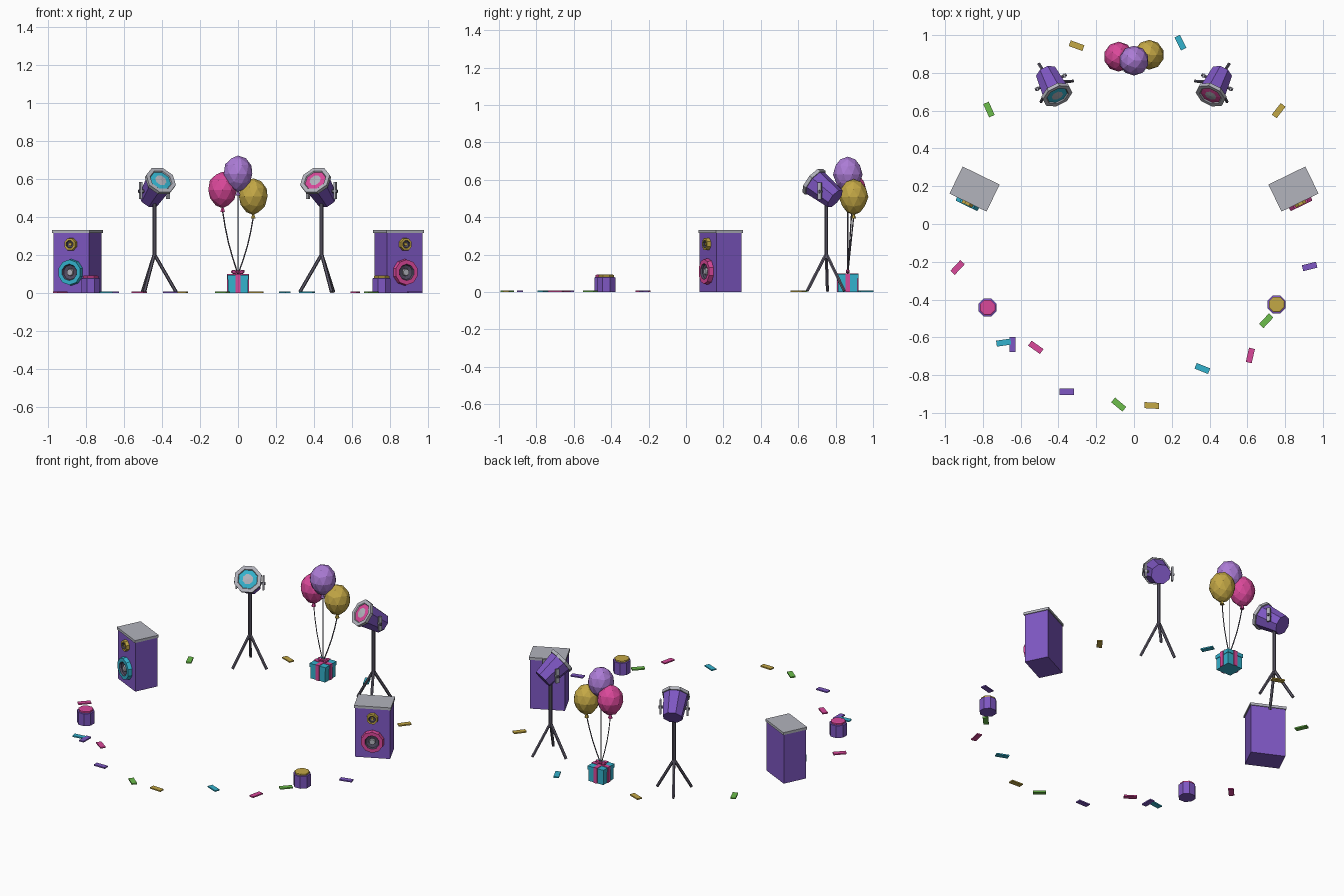
import bpy, bmesh
from math import radians, sin, cos, pi
from mathutils import Matrix, Vector

if "Cube" in bpy.data.objects:
    bpy.data.objects.remove(bpy.data.objects["Cube"])


def material(name, rgb):
    lin = [((c / 255 + 0.055) / 1.055) ** 2.4 for c in rgb] + [1]
    m = bpy.data.materials.new(name)
    m.use_nodes = True
    m.diffuse_color = lin
    bsdf = m.node_tree.nodes["Principled BSDF"]
    bsdf.inputs["Base Color"].default_value = lin
    return m


PURPLE = material("purple", (126, 87, 194))
LILAC = material("lilac", (172, 124, 214))
PINK = material("pink", (218, 72, 154))
TEAL = material("teal", (52, 178, 205))
GREEN = material("green", (108, 190, 75))
GOLD = material("gold", (196, 168, 70))
SILVER = material("silver", (178, 179, 188))
STEEL = material("steel", (100, 96, 112))
CHARCOAL = material("charcoal", (82, 76, 98))


def T(x, y, z):
    return Matrix.Translation((x, y, z))


def R(deg, axis):
    return Matrix.Rotation(radians(deg), 4, axis)


def finish(name, bm, mats, matrix):
    """Turn a bmesh into a flat shaded object."""
    bmesh.ops.recalc_face_normals(bm, faces=bm.faces)
    mesh = bpy.data.meshes.new(name)
    bm.to_mesh(mesh)
    bm.free()
    for m in mats:
        mesh.materials.append(m)
    ob = bpy.data.objects.new(name, mesh)
    ob.matrix_world = matrix
    bpy.context.collection.objects.link(ob)
    return ob


def box(name, size, mat, matrix):
    """Box centred in x and y, with its base at local z = 0."""
    bm = bmesh.new()
    bmesh.ops.create_cube(bm, size=1)
    bmesh.ops.scale(bm, vec=size, verts=bm.verts)
    bmesh.ops.translate(bm, vec=(0, 0, size[2] / 2), verts=bm.verts)
    return finish(name, bm, [mat], matrix)


def lathe(name, profile, sides, colours, matrix):
    """Spin (radius, height) points about local z; one colour per segment."""
    mats = list(dict.fromkeys(colours))
    bm = bmesh.new()
    rings = []
    for r, z in profile:
        if r == 0:
            rings.append([bm.verts.new((0, 0, z))] * sides)
            continue
        turns = [2 * pi * (i + 0.5) / sides for i in range(sides)]
        rings.append([bm.verts.new((r * cos(a), r * sin(a), z)) for a in turns])
    for low, high, colour in zip(rings, rings[1:], colours):
        for i in range(sides):
            j = (i + 1) % sides
            corners = dict.fromkeys((low[i], low[j], high[j], high[i]))
            bm.faces.new(list(corners)).material_index = mats.index(colour)
    return finish(name, bm, mats, matrix)


def rod(name, a, b, radius, mat, matrix=Matrix(), sides=6):
    a, b = Vector(a), Vector(b)
    d = b - a
    aim = Matrix.Translation(a) @ d.to_track_quat("Z", "Y").to_matrix().to_4x4()
    outline = [(0, 0), (radius, 0), (radius, d.length), (0, d.length)]
    return lathe(name, outline, sides, [mat] * 3, matrix @ aim)


def blob(name, size, mat, matrix, detail=2, taper=0.0):
    """Faceted ball, narrowed toward its bottom by the taper."""
    bm = bmesh.new()
    bmesh.ops.create_icosphere(bm, subdivisions=detail, radius=1)
    for v in bm.verts:
        k = 1 + taper * min(v.co.z, 0)
        v.co = Vector((v.co.x * k * size[0], v.co.y * k * size[1], v.co.z * size[2]))
    return finish(name, bm, [mat], matrix)


def driver(name, r, depth, sides, ring, cap, matrix):
    """Speaker cone: raised ring, sunken cone and centre cap."""
    outline = [(r, 0), (r * 0.95, depth), (r * 0.62, depth), (r * 0.55, depth * 0.6),
               (r * 0.28, depth * 0.4), (r * 0.24, depth * 0.8), (0, depth * 0.8)]
    colours = [ring] * 2 + [CHARCOAL] * 2 + [cap] * 2
    return lathe(name, outline, sides, colours, matrix)


for sx, side, accent in ((-1, "right", TEAL), (1, "left", PINK)):
    # Loudspeakers
    base = T(sx * 0.844, 0.185, 0) @ R(sx * 26, "Z")
    box(side + "_speaker_cabinet", (0.207, 0.148, 0.316), PURPLE, base)
    box(side + "_speaker_lid", (0.218, 0.159, 0.016), SILVER, base @ T(0, 0, 0.316))
    face = base @ T(0, -0.073, 0) @ R(90, "X")
    driver(side + "_woofer", 0.07, 0.026, 10, accent, SILVER, face @ T(0, 0.11, 0))
    driver(side + "_tweeter", 0.035, 0.022, 8, GOLD, GOLD, face @ T(0, 0.257, 0))

    # Spotlight stands
    foot = T(sx * 0.44, 0.75, 0)
    rod(side + "_stand_pole", (0, 0, 0.18), (0, 0, 0.52), 0.011, STEEL, foot, 8)
    for n, deg in enumerate((57, 177, 297)):
        a = radians(deg)
        toe = (sx * 0.115 * cos(a), 0.115 * sin(a), 0.006)
        rod(f"{side}_stand_leg_{n + 1}", (0, 0, 0.205), toe, 0.009, STEEL, foot)

    # Spotlight yokes and lamps
    pivot = foot @ T(0, 0, 0.537) @ R(-sx * 26, "Z")
    rod(side + "_lamp_axle", (-0.092, 0, 0), (0.092, 0, 0), 0.009, STEEL, pivot)
    for s in (-1, 1):
        box(f"{side}_yoke_arm_{'a' if s < 0 else 'b'}", (0.01, 0.022, 0.09), SILVER,
            pivot @ T(s * 0.08, 0, -0.042))
    lamp = pivot @ R(54, "X")
    lathe(side + "_lamp_body", [(0, -0.065), (0.06, -0.065), (0.076, 0.082), (0, 0.082)],
          8, [PURPLE] * 3, lamp)
    lathe(side + "_lamp_lens",
          [(0, 0.08), (0.084, 0.08), (0.084, 0.1), (0.062, 0.1), (0.058, 0.094),
           (0.032, 0.097), (0, 0.1)],
          8, [SILVER] * 4 + [accent, SILVER], lamp)

# Small round stools with coloured tops
for side, x, y, top in (("right", -0.775, -0.442, PINK), ("left", 0.755, -0.426, GOLD)):
    lathe(side + "_stool", [(0, 0), (0.052, 0), (0.052, 0.078), (0.044, 0.08),
                            (0.044, 0.09), (0.038, 0.093), (0, 0.093)],
          8, [PURPLE] * 3 + [top] * 3, T(x, y, 0))

# Gift box with ribbon and bow
gift = T(0, 0.865, 0)
box("gift_box", (0.106, 0.106, 0.075), TEAL, gift)
box("gift_lid", (0.113, 0.113, 0.024), TEAL, gift @ T(0, 0, 0.073))
box("gift_ribbon_front", (0.026, 0.117, 0.1), PINK, gift)
box("gift_ribbon_side", (0.117, 0.026, 0.1), PINK, gift)
for s in (-1, 1):
    blob(f"bow_loop_{'a' if s < 0 else 'b'}", (0.02, 0.012, 0.012), PINK,
         gift @ T(s * 0.02, 0, 0.111) @ R(-s * 20, "Y"), 1)
blob("bow_knot", (0.01, 0.012, 0.012), PINK, gift @ T(0, 0, 0.111), 1)

# Balloons with knots and strings
for name, x, y, z, mat in (("pink", -0.081, 0.886, 0.543, PINK),
                           ("lilac", 0, 0.865, 0.628, LILAC),
                           ("gold", 0.08, 0.896, 0.508, GOLD)):
    spot = T(x, y, z)
    blob(name + "_balloon", (0.079, 0.079, 0.096), mat, spot, 2, 0.15)
    lathe(name + "_balloon_knot", [(0, -0.115), (0.014, -0.115), (0.005, -0.09), (0, -0.09)],
          6, [mat] * 3, spot)
    curve = bpy.data.curves.new(name + "_string", "CURVE")
    curve.dimensions = "3D"
    curve.bevel_depth = 0.0035
    curve.bevel_resolution = 0
    curve.materials.append(STEEL)
    line = curve.splines.new("POLY")
    line.points.add(4)
    low, high = Vector((0, 0.865, 0.1)), Vector((x, y, z - 0.11))
    for i, p in enumerate(line.points):
        t = i / 4
        bow = Vector((x, 0, 0)) * 0.12 * sin(pi * t)
        p.co = (*(low.lerp(high, t) + bow), 1)
    bpy.context.collection.objects.link(bpy.data.objects.new(name + "_string", curve))

# Confetti strips on the floor: colour, x, y, turn
confetti = (
    (GOLD, -0.304, 0.944, -20), (TEAL, 0.246, 0.96, -64), (GREEN, -0.768, 0.606, -66),
    (GOLD, 0.766, 0.6, 52), (PINK, -0.934, -0.23, 47), (PURPLE, 0.93, -0.225, 14),
    (GREEN, 0.7, -0.512, 47), (PINK, 0.616, -0.696, 77), (TEAL, 0.362, -0.765, -22),
    (GOLD, 0.094, -0.961, -3), (GREEN, -0.081, -0.956, -40), (PURPLE, -0.356, -0.888, 0),
    (PINK, -0.52, -0.653, -35), (TEAL, -0.69, -0.628, 8), (PURPLE, -0.643, -0.638, 90))
for n, (mat, x, y, turn) in enumerate(confetti):
    box(f"confetti_{n + 1}", (0.077, 0.032, 0.008), mat, T(x, y, 0) @ R(turn, "Z"))
